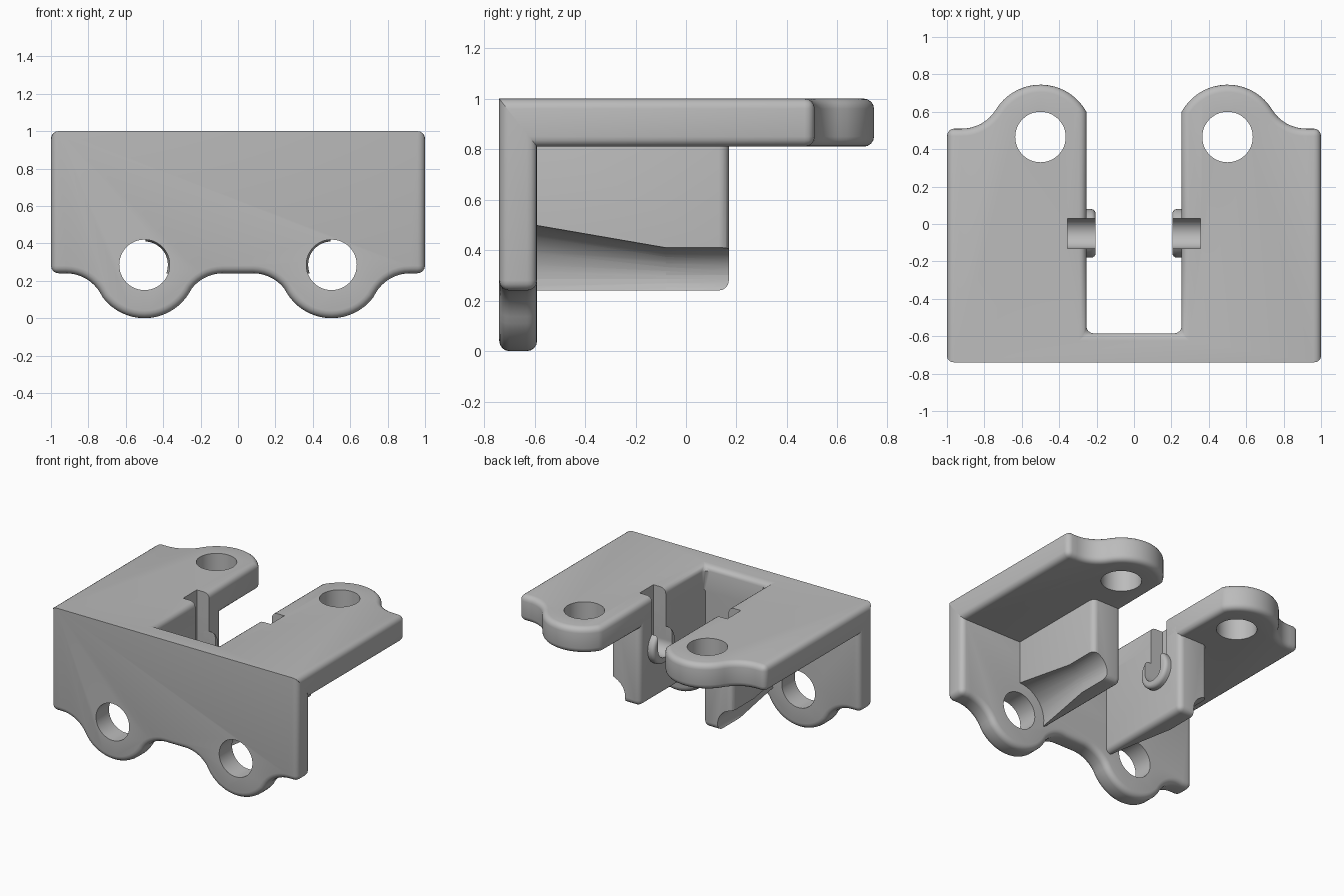
import bpy, bmesh, math
from mathutils import Matrix, Vector

if "Cube" in bpy.data.objects:
    bpy.data.objects.remove(bpy.data.objects["Cube"])

grey = bpy.data.materials.new("plain grey")
grey.diffuse_color = (0.5, 0.5, 0.5, 1)
grey.use_nodes = True
grey.node_tree.nodes["Principled BSDF"].inputs["Base Color"].default_value = grey.diffuse_color
ROUND = 0.04
LOBE_X, LOBE_R, HOLE_R = 0.5, 0.28, 0.135
FILLET_DX, FILLET_R = 0.42, 0.213
AXLE_Y, AXLE_Z = -0.05, 0.62


def make(name, bm):
    bmesh.ops.recalc_face_normals(bm, faces=bm.faces[:])
    me = bpy.data.meshes.new(name)
    bm.to_mesh(me)
    bm.free()
    me.materials.append(grey)
    ob = bpy.data.objects.new(name, me)
    bpy.context.collection.objects.link(ob)
    return ob


def round_edges(bm, keep=lambda m: True, width=ROUND):
    bm.normal_update()
    edges = [e for e in bm.edges if len(e.link_faces) == 2
             and e.calc_face_angle() > 0.7
             and keep((e.verts[0].co + e.verts[1].co) / 2)]
    bmesh.ops.bevel(bm, geom=edges, offset=width, offset_type='OFFSET',
                    segments=4, profile=0.5, affect='EDGES', clamp_overlap=False)


def box_bm(lo, hi):
    lo, hi = Vector(lo), Vector(hi)
    bm = bmesh.new()
    bmesh.ops.create_cube(bm, size=1, matrix=Matrix.Translation((lo + hi) / 2)
                          @ Matrix.Diagonal((*(hi - lo), 1)))
    return bm


TURN = {'X': Matrix.Rotation(math.pi / 2, 4, 'Y'),
        'Y': Matrix.Rotation(-math.pi / 2, 4, 'X'),
        'Z': Matrix.Identity(4)}


def rod_bm(centre, axis, depth, r1, r2=None):
    bm = bmesh.new()
    bmesh.ops.create_cone(bm, cap_ends=True, segments=48, radius1=r1,
                          radius2=r1 if r2 is None else r2, depth=depth,
                          matrix=Matrix.Translation(centre) @ TURN[axis])
    return bm


def arc(cx, cy, r, a0, a1, n):
    return [(cx + r * math.cos(a0 + (a1 - a0) * i / n),
             cy + r * math.sin(a0 + (a1 - a0) * i / n)) for i in range(n + 1)]


def lobe(base, centre, inner_fillet):
    """Outer fillet, round ear and (optionally) inner fillet, right to left."""
    fy = base + FILLET_R
    t = math.atan2(fy - centre, FILLET_DX)
    pts = arc(LOBE_X + FILLET_DX, fy, FILLET_R, -math.pi / 2, -math.pi + t, 8)
    if inner_fillet:
        pts += arc(LOBE_X, centre, LOBE_R, t, math.pi - t, 18)[1:]
        pts += arc(LOBE_X - FILLET_DX, fy, FILLET_R, -t, -math.pi / 2, 8)[1:]
    else:
        pts += arc(LOBE_X, centre, LOBE_R, t, math.acos(-0.245 / LOBE_R), 18)[1:]
    return pts


def prism_bm(right, place, d0, d1):
    outline = right + [(-x, v) for x, v in reversed(right)]
    bm = bmesh.new()
    f = bm.faces.new([bm.verts.new(place(x, v, d0)) for x, v in outline])
    res = bmesh.ops.extrude_face_region(bm, geom=[f])
    shift = Vector(place(0, 0, d1)) - Vector(place(0, 0, d0))
    bmesh.ops.translate(bm, vec=shift,
                        verts=[g for g in res['geom'] if isinstance(g, bmesh.types.BMVert)])
    bmesh.ops.recalc_face_normals(bm, faces=bm.faces[:])
    return bm


def mitre(bm, keep_top):
    res = bmesh.ops.bisect_plane(bm, geom=bm.verts[:] + bm.edges[:] + bm.faces[:],
                                 plane_co=(0, -0.74, 1), plane_no=(0, 0.19, 0.15),
                                 clear_inner=keep_top, clear_outer=not keep_top)
    cut = [g for g in res['geom_cut'] if isinstance(g, bmesh.types.BMEdge)]
    bmesh.ops.holes_fill(bm, edges=cut, sides=0)


def carve(ob, cutters):
    bpy.context.view_layer.objects.active = ob
    for bm in cutters:
        c = make("cutter", bm)
        c.hide_render = True
        m = ob.modifiers.new("cut", 'BOOLEAN')
        m.operation, m.solver, m.object = 'DIFFERENCE', 'EXACT', c
        bpy.ops.object.modifier_apply(modifier=m.name)
        bpy.data.objects.remove(c)


def axle_cutters(s):
    """Drop-in slot with a round seat at its foot."""
    x0, x1 = sorted((s * 0.15, s * 0.355))
    return [box_bm((x0, AXLE_Y - 0.08, AXLE_Z), (x1, AXLE_Y + 0.08, 1.2)),
            rod_bm((s * 0.2525, AXLE_Y, AXLE_Z), 'X', 0.205, 0.0805)]


parts = []

# Top plate with two rear ears and a central slot
right = [(1, -0.95), (1, 0.51)] + lobe(0.51, 0.465, False) + [(0.255, -0.585)]
bm = prism_bm(right, lambda x, v, d: (x, v, d), 0.81, 1.0)
round_edges(bm, lambda m: not (m.z < 0.82 and abs(m.x) < 0.1 and -0.6 < m.y < -0.5))
mitre(bm, True)
top_plate = make("top_plate", bm)
parts.append(top_plate)

# Front plate with two hanging ears
right = [(1, -1.25), (1, -0.24)] + lobe(-0.24, -0.28, True)
bm = prism_bm(right, lambda x, v, d: (x, d, -v), -0.74, -0.59)
round_edges(bm)
mitre(bm, False)
front_plate = make("front_plate", bm)
parts.append(front_plate)

for s, side in ((1, "right"), (-1, "left")):
    # Screw holes and axle slot through the plates
    carve(top_plate, [rod_bm((s * LOBE_X, 0.465, 0.9), 'Z', 0.6, HOLE_R)] + axle_cutters(s))
    carve(front_plate, [rod_bm((s * LOBE_X, -0.66, 0.285), 'Y', 0.5, HOLE_R)])

    # Inner rib, hollowed by a tapering screw clearance
    x0, x1 = sorted((s * 0.255, s * 0.495))
    bm = box_bm((x0, -0.69, 0.24), (x1, 0.17, 0.93))
    round_edges(bm)
    rib = make(side + "_rib", bm)
    carve(rib, [rod_bm((s * LOBE_X, -0.2, 0.285), 'Y', 1.2, 0.125),
                rod_bm((s * LOBE_X, -0.39, 0.285), 'Y', 0.62, 0.232, 0.125)]
          + axle_cutters(s))
    parts.append(rib)

    # Round boss around the axle seat
    bm = rod_bm((s * 0.255, AXLE_Y, AXLE_Z), 'X', 0.10, 0.13)
    round_edges(bm, width=0.025)
    boss = make(side + "_axle_boss", bm)
    carve(boss, axle_cutters(s))
    parts.append(boss)

# Smooth curves, crisp edges
for ob in parts:
    bpy.ops.object.select_all(action='DESELECT')
    ob.select_set(True)
    bpy.context.view_layer.objects.active = ob
    bpy.ops.object.shade_smooth_by_angle(angle=math.radians(32))
